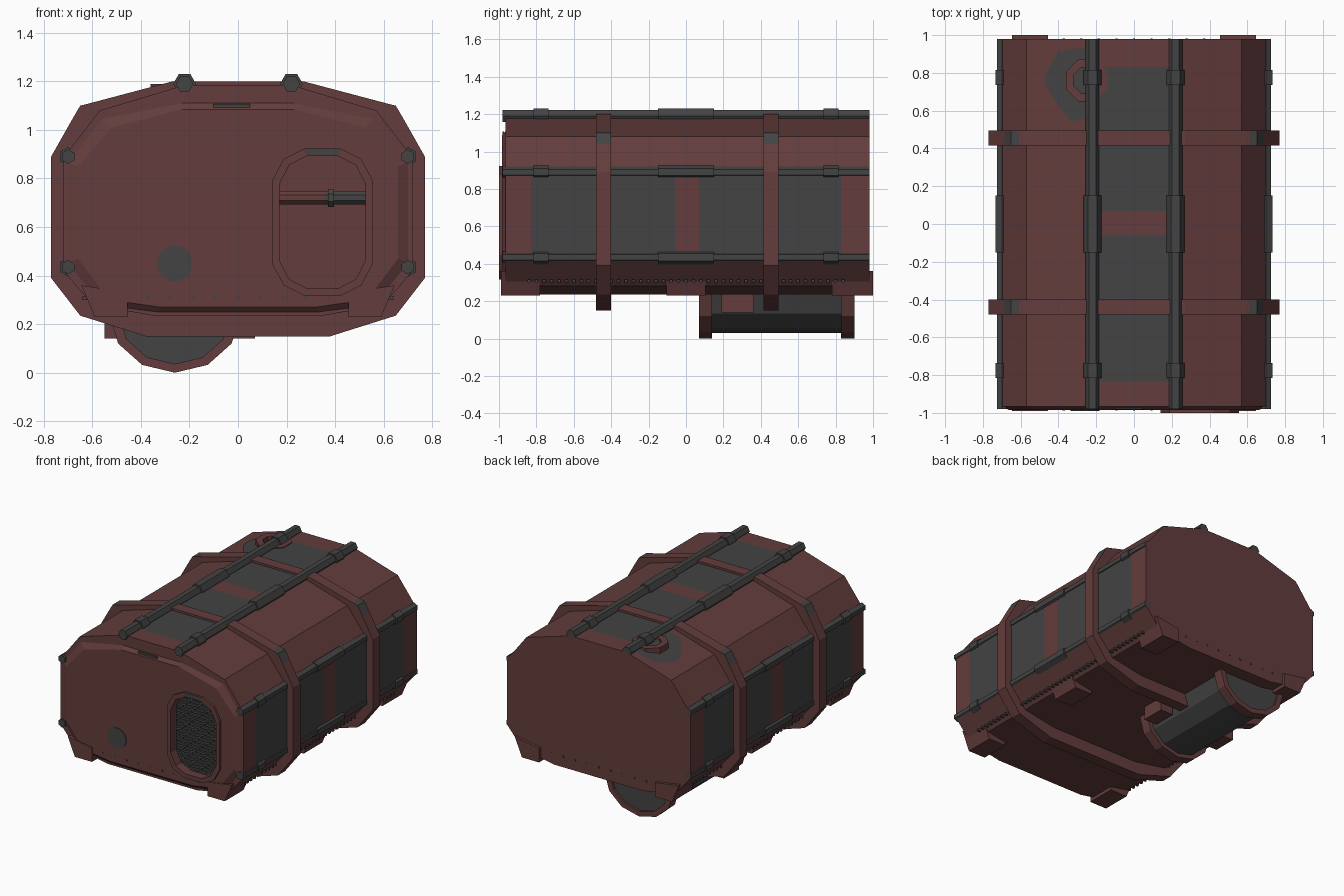
import bpy, bmesh, math

if "Cube" in bpy.data.objects:
    bpy.data.objects.remove(bpy.data.objects["Cube"])

def material(name, col):
    m = bpy.data.materials.new(name)
    m.diffuse_color = (*col, 1)
    m.use_nodes = True
    m.node_tree.nodes["Principled BSDF"].inputs["Base Color"].default_value = m.diffuse_color
    return m

RED = material("rust red", (0.125, 0.046, 0.045))
GRAY = material("dark gray", (0.056, 0.056, 0.056))

def finish(name, bm, mats):
    me = bpy.data.meshes.new(name)
    bm.to_mesh(me)
    bm.free()
    for m in mats:
        me.materials.append(m)
    ob = bpy.data.objects.new(name, me)
    bpy.context.collection.objects.link(ob)
    return ob

def loft(name, sections, mats, caps=(True, True), cyclic=False, rule=None, flip=False):
    """Skin a list of (xz points, y) sections; rule(segment, side) picks the material."""
    bm = bmesh.new()
    rows = [[bm.verts.new((x, y, z)) for x, z in pts] for pts, y in sections]
    n = len(rows[0])
    for s in range(len(rows) if cyclic else len(rows) - 1):
        a, b = rows[s], rows[(s + 1) % len(rows)]
        for i in range(n):
            j = (i + 1) % n
            f = bm.faces.new((a[i], a[j], b[j], b[i]))
            f.material_index = rule(s, i) if rule else 0
    if not cyclic:
        for k, row in ((0, rows[0]), (1, rows[-1])):
            if caps[k]:
                bm.faces.new(row)
    bmesh.ops.recalc_face_normals(bm, faces=bm.faces)
    if flip:
        bmesh.ops.reverse_faces(bm, faces=bm.faces)
    return finish(name, bm, mats)

def prism(name, pts, y0, y1, mat):
    return loft(name, [(pts, y0), (pts, y1)], [mat])

def ring(name, outer, inner, y0, y1, mats, rule=None):
    return loft(name, [(outer, y0), (outer, y1), (inner, y1), (inner, y0)], mats,
                cyclic=True, rule=rule)

def boxes(name, items, mat):
    bm = bmesh.new()
    for x0, x1, y0, y1, z0, z1 in items:
        vs = bmesh.ops.create_cube(bm, size=1)["verts"]
        for v in vs:
            v.co = ((x0 + x1) / 2 + v.co.x * (x1 - x0),
                    (y0 + y1) / 2 + v.co.y * (y1 - y0),
                    (z0 + z1) / 2 + v.co.z * (z1 - z0))
    return finish(name, bm, [mat])

def sym(half):
    return half + [(-x, z) for x, z in reversed(half)]

def ngon(cx, cz, r, n, rot=0):
    return [(cx + r * math.cos(rot + math.tau * i / n),
             cz + r * math.sin(rot + math.tau * i / n)) for i in range(n)]

# hull with painted panels on the sides and roof
body = sym([(.35, .235), (.6, .28), (.72, .42), (.72, .885), (.57, 1.08), (.22, 1.185)])
loft("hull", [(body, y) for y in (-.965, -.83, -.06, .07, .83, .98)], [RED, GRAY],
     caps=(False, True), rule=lambda s, i: int(s in (1, 3) and i in (2, 5, 8)))
lining = [(x * .95, .7 + (z - .7) * .95) for x, z in body]
loft("inner_lining", [(lining, -.95), (lining, .94)], [RED], caps=(False, True), flip=True)

# front wall with raised centre and open doorway
lip = sym([(.33, .25), (.56, .28), (.70, .45), (.70, .865), (.56, 1.045), (.23, 1.11)])
face = sym([(.32, .27), (.53, .30), (.66, .47), (.66, .85), (.52, 1.01), (.23, 1.085)])
front = loft("front_wall", [(body, -.94), (body, -.965), (lip, -.965), (face, -.985)], [RED])

def door(w, h):
    q = [(1, .57), (.77, .86), (.36, 1)]
    top = q + [(-x, z) for x, z in reversed(q)]
    return [(.348 + x * w, .62 + z * h) for x, z in top + [(-x, -z) for x, z in top]]

cutter = prism("door_cutter", door(.18, .275), -1.1, -.85, RED)
cutter.hide_render = True
mod = front.modifiers.new("doorway", "BOOLEAN")
mod.operation = "DIFFERENCE"
mod.object = cutter
bpy.context.view_layer.objects.active = front
bpy.ops.object.modifier_apply(modifier="doorway")
bpy.data.objects.remove(cutter)

ring("door_frame", door(.207, .303), door(.178, .273), -1.0, -.935, [RED, GRAY],
     rule=lambda s, i: int(i == 2 and s == 3))
prism("front_port", ngon(-.26, .45, .075, 10), -.99, -.98, GRAY)
boxes("front_vent", [(-.1, .05, -.98, -.972, 1.092, 1.107)], GRAY)

# floor grate whose bar ends poke through the hull
bars = [(i * .093 - .006, i * .093 + .006, -.988, .983, .304, .316) for i in range(-4, 5)]
bars += [(-.64, .64, i * .04 - .008, i * .04 + .008, .30, .315) for i in range(-21, 22)]
boxes("floor_grate", bars, GRAY)

# inside crossbar
def crossbar(name, x0, x1, r, mat):
    ob = prism(name, ngon(0, 0, r, 8, math.pi / 8), x0, x1, mat)
    ob.rotation_euler.z = -math.pi / 2
    ob.location = (0, .3, .72)

crossbar("crossbar", -.69, .36, .029, RED)
crossbar("crossbar_grip", .36, .69, .029, GRAY)
crossbar("crossbar_collar", .37, .395, .04, GRAY)

# two hoops around the hull, chipped at the upper corners
hoop = sym([(.38, .15), (.65, .235), (.77, .39), (.77, .89), (.685, 1.04), (.65, 1.1),
            (.61, 1.11), (.27, 1.2)])
hoop_in = sym([(.34, .245), (.59, .285), (.71, .43), (.71, .88), (.6, 1.03), (.57, 1.065),
               (.54, 1.075), (.22, 1.175)])
for y, nm in ((-.44, "front_hoop"), (.455, "rear_hoop")):
    ring(nm, hoop, hoop_in, y - .04, y + .04, [RED, GRAY],
         rule=lambda s, i: int(s == 0 and i in (4, 5, 9, 10)))

# six long rails with collars
for sx in (-1, 1):
    for nm, x, z, rot in (("roof", .22, 1.19, 0), ("upper_side", .70, .89, math.pi / 6),
                          ("lower_side", .70, .435, math.pi / 6)):
        k = .9 if rot == 0 else .74
        prism(nm + "_rail", ngon(sx * x, z, .04 * k, 6, rot), -.98, .98, GRAY)
        for y, h in ((-.775, .04), (0, .15), (.775, .04)):
            prism(nm + "_collar", ngon(sx * x, z, .05 * k + .002, 6, rot), y - h, y + h, GRAY)
    # feet
    for y0, y1 in ((-.99, -.78), (-.105, .105), (.78, 1.0)):
        prism("foot", [(sx * x, z) for x, z in
                       [(.455, .23), (.59, .23), (.645, .36), (.455, .33)]], y0, y1, RED)

# tank slung underneath, with rimmed ends
def tank(r):
    arc = [(-.26 + .27 * r * math.sin(a), .24 - .24 * r * math.cos(a))
           for a in (math.radians(d) for d in range(-90, 91, 30))]
    return arc + [(arc[-1][0], .3), (arc[0][0], .3)]

prism("tank", tank(.88), .085, .885, GRAY)
for y in (.07, .83):
    ring("tank_rim", tank(1), tank(.85), y, y + .07, [RED])
boxes("tank_brackets", [(x, x + .1, y, y + .17, .14, .28)
                        for x in (-.55, -.03) for y in (.19, .61)][::2], RED)

# roof funnel and the worn patch around it
prism_funnel = [(.12, 1.05), (.12, 1.19), (.075, 1.19), (.075, 1.12)]
bm = bmesh.new()
rows = [[bm.verts.new((-.25 + r * math.cos(a), .76 + r * math.sin(a), z)) for a in
         (math.tau * (i + .5) / 8 for i in range(8))] for r, z in prism_funnel]
for a, b in zip(rows, rows[1:]):
    for i in range(8):
        bm.faces.new((a[i], a[(i + 1) % 8], b[(i + 1) % 8], b[i]))
bm.faces.new(rows[-1])
bmesh.ops.recalc_face_normals(bm, faces=bm.faces)
finish("roof_funnel", bm, [RED])

bm = bmesh.new()
slope = lambda x: 1.185 + (x + .22) * .3 + .005
bm.faces.new([bm.verts.new((x, y, slope(x))) for x, y in
              [(-.24, .57), (-.33, .54), (-.41, .64), (-.47, .74), (-.47, .80), (-.40, .91),
               (-.32, .93), (-.24, .93)]]).normal_update()
bmesh.ops.recalc_face_normals(bm, faces=bm.faces)
for f in bm.faces:
    if f.normal.z < 0:
        f.normal_flip()
finish("worn_patch", bm, [GRAY])
